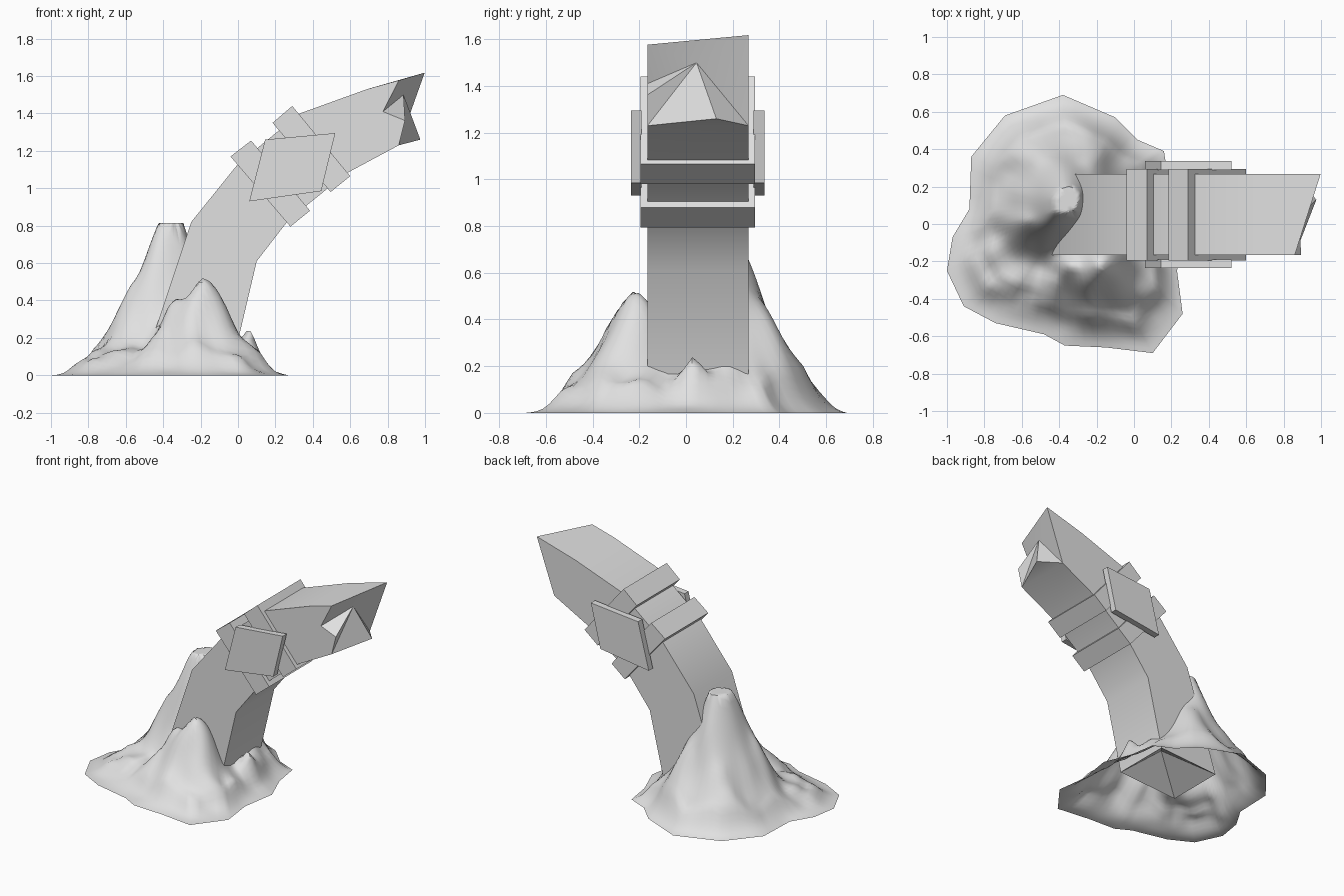
import bpy, bmesh, math
from mathutils import Vector, noise

if "Cube" in bpy.data.objects:
    bpy.data.objects.remove(bpy.data.objects["Cube"], do_unlink=True)

stone = bpy.data.materials.new("light_grey_stone")
stone.use_nodes = True
stone.diffuse_color = (0.75, 0.75, 0.75, 1)
stone.node_tree.nodes["Principled BSDF"].inputs["Base Color"].default_value = (0.75, 0.75, 0.75, 1)


def finish(name, bm, smooth_angle=None):
    bmesh.ops.recalc_face_normals(bm, faces=bm.faces)
    mesh = bpy.data.meshes.new(name)
    bm.to_mesh(mesh)
    bm.free()
    mesh.materials.append(stone)
    obj = bpy.data.objects.new(name, mesh)
    bpy.context.collection.objects.link(obj)
    if smooth_angle:
        bpy.ops.object.select_all(action="DESELECT")
        obj.select_set(True)
        bpy.context.view_layer.objects.active = obj
        bpy.ops.object.shade_smooth_by_angle(angle=math.radians(smooth_angle))
    return obj


def prism(name, outline, y0, y1):
    """Extrude an x-z outline along y."""
    bm = bmesh.new()
    face = bm.faces.new([bm.verts.new((x, y0, z)) for x, z in outline])
    out = bmesh.ops.extrude_face_region(bm, geom=[face])
    moved = [g for g in out["geom"] if isinstance(g, bmesh.types.BMVert)]
    bmesh.ops.translate(bm, verts=moved, vec=(0, y1 - y0, 0))
    return finish(name, bm)


# Curved square pillar with a broken tip and a hollowed foot
FRONT, BACK = -0.165, 0.268
upper = [(-0.5, 0.07), (-0.25, 0.82), (0, 1.13), (0.33, 1.4), (0.69, 1.53)]
lower = [(-0.02, 0.1), (0.1, 0.61), (0.27, 0.83), (0.58, 1.08)]
bm = bmesh.new()
uf, ub = [[bm.verts.new((x, y, z)) for x, z in upper] for y in (FRONT, BACK)]
lf, lb = [[bm.verts.new((x, y, z)) for x, z in lower] for y in (FRONT, BACK)]
top_f = bm.verts.new((0.86, FRONT, 1.577))
top_b = bm.verts.new((0.998, BACK, 1.618))
notch = bm.verts.new((0.775, FRONT, 1.41))
tooth = bm.verts.new((0.893, FRONT, 1.362))
low_f = bm.verts.new((0.86, FRONT, 1.23))
low_b = bm.verts.new((0.86, BACK, 1.23))
spike = bm.verts.new((0.885, 0.045, 1.5))
lip = bm.verts.new((0.975, 0.13, 1.26))
hollow = bm.verts.new((-0.2, 0.05, 0.24))
for i in range(3):
    bm.faces.new((uf[i], uf[i + 1], lf[i + 1], lf[i]))
    bm.faces.new((ub[i], lb[i], lb[i + 1], ub[i + 1]))
    bm.faces.new((lf[i], lf[i + 1], lb[i + 1], lb[i]))
for i in range(4):
    bm.faces.new((uf[i], ub[i], ub[i + 1], uf[i + 1]))
for loop in [
    (uf[0], lf[0], hollow), (lf[0], lb[0], hollow),
    (lb[0], ub[0], hollow), (ub[0], uf[0], hollow),
    (uf[3], uf[4], top_f, notch, tooth, low_f, lf[3]),
    (ub[3], lb[3], low_b, top_b, ub[4]),
    (uf[4], ub[4], top_b, top_f),
    (lf[3], low_f, low_b, lb[3]),
    (low_f, lip, low_b),
    (spike, tooth, low_f), (spike, low_f, lip), (spike, lip, low_b),
    (notch, tooth, spike), (top_f, notch, spike),
    (top_f, spike, top_b), (top_b, spike, low_b),
]:
    bm.faces.new(loop)
finish("curved_pillar", bm, 28)

# Two bands around the pillar
prism("lower_band", [(-0.04, 1.17), (0.07, 1.255), (0.385, 0.88), (0.28, 0.795)], -0.195, 0.295)
prism("upper_band", [(0.185, 1.35), (0.29, 1.44), (0.6, 1.065), (0.495, 0.98)], -0.195, 0.295)

# Plates on both sides, over the bands
plate = [(0.145, 1.26), (0.52, 1.295), (0.445, 0.985), (0.06, 0.93)]
prism("front_plate", plate, -0.235, -0.19)
prism("back_plate", plate, 0.29, 0.337)

# Rocky mound: an open shell of rings shrinking from the rim to a centre
rim = [(-1, -0.25), (-0.97, -0.07), (-0.88, 0.08), (-0.87, 0.36), (-0.69, 0.58),
       (-0.38, 0.69), (-0.1, 0.57), (0.02, 0.45), (0.16, 0.39), (0.19, 0.2),
       (0.27, 0), (0.23, -0.25), (0.26, -0.48), (0.1, -0.69), (-0.15, -0.66),
       (-0.37, -0.65), (-0.48, -0.59), (-0.74, -0.53), (-0.91, -0.44)]
# Each peak: x, y, height, spread
peaks = [(-0.35, 0.14, 0.92, 0.25), (-0.44, 0.06, 0.62, 0.2), (-0.19, -0.22, 0.52, 0.23),
         (-0.33, -0.22, 0.36, 0.14), (-0.26, 0.33, 0.38, 0.17), (-0.43, -0.3, 0.2, 0.1),
         (0.06, 0.03, 0.24, 0.09), (-0.52, 0.34, 0.34, 0.16), (-0.57, 0.02, 0.42, 0.16),
         (-0.7, -0.1, 0.15, 0.14)]


def ground_height(x, y, r):
    total = (0.11 * min(1, (1 - r) * 3)) ** 4
    for px, py, h, s in peaks:
        d = math.hypot(x - px, y - py)
        total += (h * math.exp(-(d / s) ** 1.5)) ** 4
    bump = noise.noise(Vector((x * 8, y * 8, 0.4))) * 0.05
    edge = min(1, (1 - r) * 4.5)
    return max(0, min(0.815, total ** 0.25 + bump * edge) * edge)


RINGS, SPLIT = 30, 4
centre = Vector((-0.34, 0.08))
outline = []
for i, p in enumerate(rim):
    a, b = Vector(p), Vector(rim[(i + 1) % len(rim)])
    outline += [a.lerp(b, k / SPLIT) for k in range(SPLIT)]
bm = bmesh.new()
rings = []
for j in range(RINGS):
    r = 1 - j / RINGS
    ring = []
    for p in outline:
        q = centre.lerp(p, r)
        ring.append(bm.verts.new((q.x, q.y, ground_height(q.x, q.y, r))))
    rings.append(ring)
n = len(outline)
for a, b in zip(rings, rings[1:]):
    for i in range(n):
        k = (i + 1) % n
        bm.faces.new((a[i], a[k], b[k], b[i]))
tip = bm.verts.new((centre.x, centre.y, ground_height(centre.x, centre.y, 0)))
for i in range(n):
    bm.faces.new((rings[-1][i], rings[-1][(i + 1) % n], tip))
finish("rocky_mound", bm, 60)
